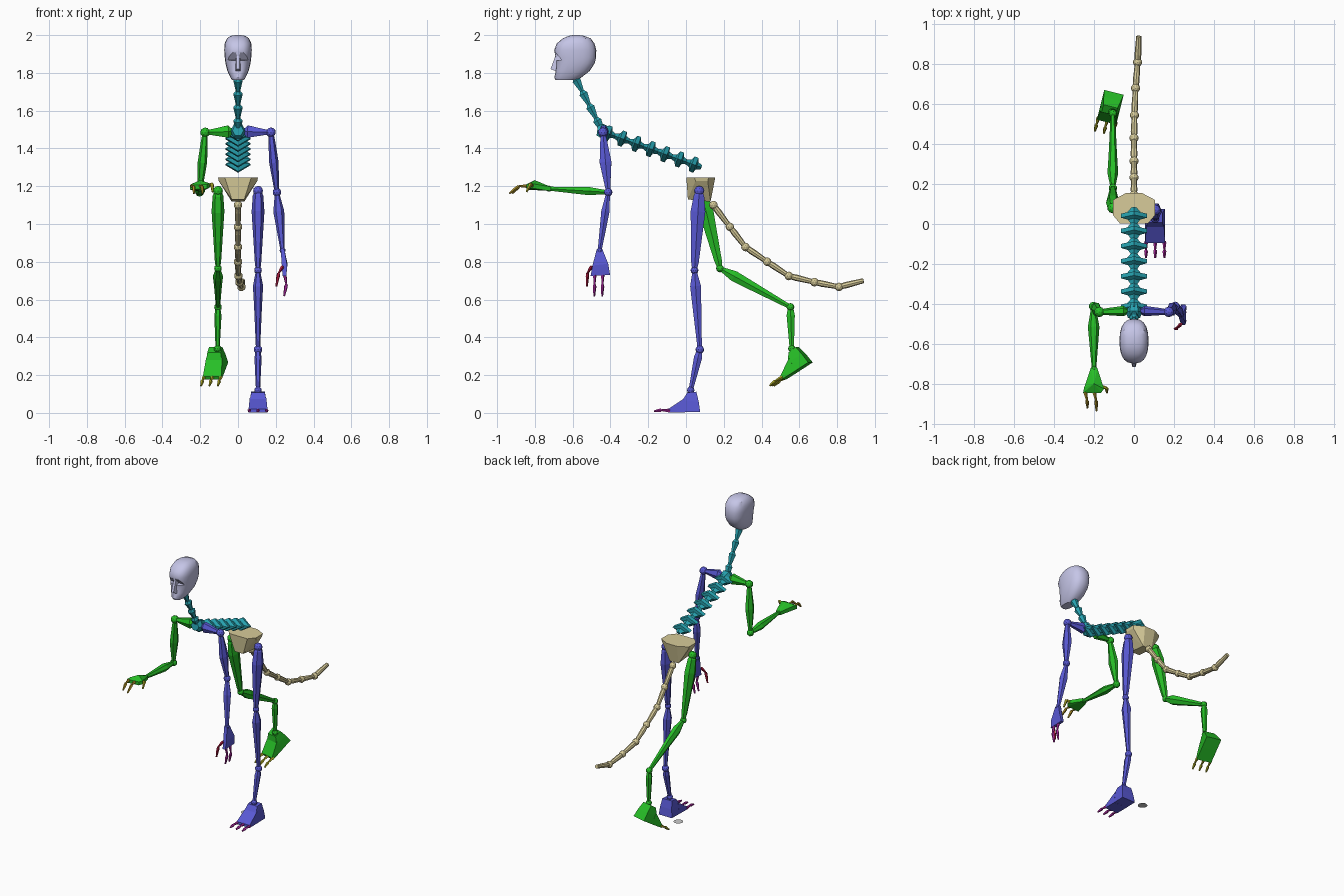
import bpy
import bmesh
import math
from mathutils import Vector, Matrix

default_cube = bpy.data.objects.get("Cube")
if default_cube:
    bpy.data.objects.remove(default_cube, do_unlink=True)


def make_material(name, colour):
    material = bpy.data.materials.new(name)
    material.use_nodes = True
    material.diffuse_color = (*colour, 1)
    material.node_tree.nodes["Principled BSDF"].inputs["Base Color"].default_value = (*colour, 1)
    return material


green = make_material("leaf green", (.02, .52, .02))
blue = make_material("violet blue", (.1, .1, .66))
teal = make_material("teal", (.02, .36, .43))
tan = make_material("sand", (.68, .6, .32))
lavender = make_material("pale lavender", (.56, .56, .8))
olive = make_material("olive", (.42, .4, .02))
brown = make_material("olive brown", (.4, .27, .02))
purple = make_material("purple", (.4, .02, .34))
maroon = make_material("maroon", (.45, .01, .05))
grey = make_material("grey", (.6, .6, .6))


def finish(name, mesh_builder, material):
    bmesh.ops.recalc_face_normals(mesh_builder, faces=mesh_builder.faces)
    mesh = bpy.data.meshes.new(name)
    mesh_builder.to_mesh(mesh)
    mesh_builder.free()
    mesh.materials.append(material)
    part = bpy.data.objects.new(name, mesh)
    bpy.context.collection.objects.link(part)
    return part


def skin_rings(name, rings, material):
    """Bridge a list of equal point rings and cap both ends."""
    builder = bmesh.new()
    loops = [[builder.verts.new(point) for point in ring] for ring in rings]
    count = len(loops[0])
    for lower, upper in zip(loops, loops[1:]):
        for i in range(count):
            j = (i + 1) % count
            builder.faces.new((lower[i], lower[j], upper[j], upper[i]))
    builder.faces.new(loops[0])
    builder.faces.new(loops[-1])
    return finish(name, builder, material)


def bone(name, start, end, stations, material, sides=6, hint=(1, 0, 0)):
    """Tapered bone; each station is (fraction, half width, half depth)."""
    start, end = Vector(start), Vector(end)
    axis = (end - start).normalized()
    across = Vector(hint)
    across = (across - axis * across.dot(axis)).normalized()
    normal = axis.cross(across)
    angles = [math.tau * i / sides for i in range(sides)]
    rings = [[start.lerp(end, fraction) + across * width * math.cos(a) + normal * depth * math.sin(a)
              for a in angles] for fraction, width, depth in stations]
    return skin_rings(name, rings, material)


def ball(name, centre, radius, material):
    builder = bmesh.new()
    bmesh.ops.create_icosphere(builder, subdivisions=2, radius=radius,
                               matrix=Matrix.Translation(centre))
    return finish(name, builder, material)


def hull(name, points, material):
    builder = bmesh.new()
    for point in points:
        builder.verts.new(point)
    bmesh.ops.convex_hull(builder, input=builder.verts)
    return finish(name, builder, material)


def chain(name, points, radius, material):
    """Thin digit made of tapered segments."""
    for i, (start, end) in enumerate(zip(points, points[1:])):
        bone(f"{name}_{i}", start, end, [(0, radius * .8, radius * .8), (.2, radius, radius),
             (1, radius * .5, radius * .5)], material, 5, (1, .3, .2))


# Limb bone profiles
THIGH = [(0, .016, .018), (.06, .028, .032), (.26, .034, .045), (.9, .017, .023), (1, .012, .014)]
SHIN = [(0, .011, .012), (.2, .027, .033), (.45, .021, .027), (1, .011, .013)]
SHANK = [(0, .012, .016), (.2, .019, .025), (1, .011, .013)]
UPPER_ARM = [(0, .013, .013), (.15, .018, .021), (.5, .025, .036), (1, .012, .012)]
FOREARM = [(0, .011, .011), (.33, .029, .025), (1, .011, .012)]


def limb(prefix, names, joints, profiles, radii, material):
    for i, name in enumerate(names):
        bone(f"{prefix}_{name}", joints[i], joints[i + 1], profiles[i], material)
    for i, (joint, radius) in enumerate(zip(joints, radii)):
        ball(f"{prefix}_joint_{names[0]}_{i}", joint, radius, material)


def foot(prefix, ankle, pitch, yaw, material, toe_material):
    """Heel block and thin forefoot with three toes, posed about the ankle."""
    pose = (Matrix.Translation(ankle) @ Matrix.Rotation(yaw, 4, "Z")
            @ Matrix.Rotation(pitch, 4, "X"))
    heel, forefoot = [], []
    for side in (-1, 1):
        heel += [(side * .036, -.018, -.012), (side * .036, .03, -.008),
                 (side * .044, .042, -.06), (side * .05, .05, -.115),
                 (side * .05, -.05, -.117), (side * .044, -.045, -.055)]
        forefoot += [(side * .044, -.03, -.04), (side * .05, -.03, -.117),
                     (side * .05, -.12, -.118), (side * .05, -.12, -.1)]
    hull(f"{prefix}_heel", [pose @ Vector(p) for p in heel], material)
    hull(f"{prefix}_forefoot", [pose @ Vector(p) for p in forefoot], material)
    for i, x in enumerate((-.046, 0, .046)):
        toe = [(x, -.11, -.108), (x, -.155, -.106), (x, -.195, -.112)]
        chain(f"{prefix}_toe_{i}", [pose @ Vector(p) for p in toe], .01, toe_material)


# Legs
leg_names = ("thigh", "shin", "shank")
limb("left", leg_names, [(.106, .07, 1.175), (.106, .045, .755), (.106, .073, .335), (.106, .025, .12)],
     (THIGH, SHIN, SHANK), (.027, .021, .023, .02), blue)
limb("right", leg_names, [(-.106, .08, 1.175), (-.106, .18, .765), (-.106, .553, .56), (-.108, .56, .34)],
     (THIGH, SHIN, SHANK), (.027, .021, .021, .02), green)
foot("left", (.106, .025, .12), 0, 0, blue, purple)
foot("right", (-.125, .56, .34), math.radians(31), math.radians(-14), green, olive)

# Arms and collar bones
arm_names = ("upper_arm", "forearm")
limb("left", arm_names, [(.174, -.44, 1.485), (.206, -.412, 1.168), (.236, -.457, .86)],
     (UPPER_ARM, FOREARM), (.026, .023, .016), blue)
limb("right", arm_names, [(-.174, -.44, 1.485), (-.203, -.412, 1.168), (-.2, -.725, 1.187)],
     (UPPER_ARM, FOREARM), (.026, .023, .016), green)
for prefix, side, material in (("left", 1, blue), ("right", -1, green)):
    bone(f"{prefix}_collar", (side * .03, -.435, 1.49), (side * .174, -.44, 1.485),
         [(0, .012, .014), (.15, .026, .038), (.7, .018, .02), (1, .012, .012)],
         material, 6, (0, 1, 0))

# Left hand hangs down
hull("left_hand", [(x + shift, y, z) for shift in (-.01, .01) for x, y, z in
     ((.236, -.473, .865), (.236, -.442, .865), (.252, -.412, .79), (.246, -.402, .73),
      (.246, -.505, .725), (.25, -.495, .78))], blue)
for i, y in enumerate((-.484, -.442)):
    chain(f"left_finger_{i}", [(.246, y, .74), (.256, y, .68), (.244, y - .002, .618)],
          .01, purple)
chain("left_thumb", [(.236, -.5, .775), (.215, -.522, .74), (.203, -.525, .67)], .01, maroon)

# Right hand reaches forward
hull("right_hand", [(x, y, z + shift) for shift in (-.013, .01) for x, y, z in
     ((-.216, -.72, 1.188), (-.184, -.72, 1.188), (-.15, -.825, 1.205), (-.165, -.845, 1.2),
      (-.255, -.845, 1.195), (-.25, -.82, 1.2), (-.2, -.8, 1.222))], green)
for i, x in enumerate((-.245, -.2)):
    chain(f"right_finger_{i}", [(x, -.835, 1.2), (x + .01, -.885, 1.2),
          (x + .012, -.92 - i * .015, 1.162)], .01, brown)
chain("right_thumb", [(-.16, -.815, 1.2), (-.138, -.82, 1.215), (-.135, -.845, 1.17)], .01, olive)

# Spine: winged vertebrae from hips to shoulders
spine_start, spine_end = Vector((0, .04, 1.315)), Vector((0, -.415, 1.48))
VERTEBRA = [(0, .014, .012), (.28, .034, .02), (.36, .066, .042), (.6, .066, .042),
            (.72, .03, .02), (1, .014, .012)]
step = (spine_end - spine_start) / 6
for i in range(7):
    centre = spine_start + step * i
    bone(f"vertebra_{i}", centre - step * .55, centre + step * .55, VERTEBRA, teal, 4)
bone("chest_link", (0, -.4, 1.485), (0, -.47, 1.495),
     [(0, .03, .03), (.6, .042, .044), (1, .03, .03)], teal)

# Neck: segments flaring toward the head
neck_start, neck_end = Vector((0, -.44, 1.49)), Vector((0, -.587, 1.775))
for i in range(4):
    bone(f"neck_{i}", neck_start.lerp(neck_end, i / 4), neck_start.lerp(neck_end, (i + 1) / 4),
         [(0, .012, .012), (.8, .025, .026), (1, .013, .013)], teal)

# Pelvis: faceted bowl with a flat top
pelvis = []
for side in (-1, 1):
    pelvis += [(side * .07, .002, 1.247), (side * .106, .045, 1.247), (side * .106, .12, 1.247),
               (side * .04, .155, 1.247), (side * .102, .05, 1.228), (side * .102, .115, 1.228),
               (side * .033, .01, 1.13), (side * .033, .13, 1.118)]
hull("pelvis", pelvis, tan)

# Tail: rods between ball joints
tail = [(0, .145, 1.1), (0, .232, .985), (0, .315, .878), (0, .43, .8),
        (.002, .544, .725), (.008, .68, .692), (.018, .81, .667), (.024, .94, .7)]
for i, (start, end) in enumerate(zip(tail, tail[1:])):
    ball(f"tail_joint_{i}", start, .023, tan)
    bone(f"tail_rod_{i}", start, end, [(0, .014, .014), (.3, .017, .017), (1, .013, .013)], tan, 8)

# Head: stacked rounded rings of (height, half width, front, back)
levels = [(1.762, .031, -.69, -.585), (1.775, .04, -.697, -.555), (1.81, .056, -.69, -.51),
          (1.85, .066, -.687, -.484), (1.88, .07, -.69, -.476), (1.92, .073, -.698, -.475),
          (1.955, .071, -.685, -.484), (1.983, .058, -.652, -.505), (1.996, .038, -.62, -.54),
          (2, .014, -.595, -.565)]
head_rings = []
for z, width, front, back in levels:
    ring = []
    for i in range(20):
        angle = math.tau * i / 20
        c, s = math.cos(angle), math.sin(angle)
        x = width * math.copysign(abs(c) ** .75, c)
        y = (front + back) / 2 + (back - front) / 2 * math.copysign(abs(s) ** .85, s)
        ring.append((x, y, z))
    head_rings.append(ring)
head = skin_rings("head", head_rings, lavender)

# Eye sockets: wedge cuts that recede below the brow
for name, side in (("left", 1), ("right", -1)):
    cutter = hull(f"{name}_socket_cutter", [(side * x, y, z) for x in (.01, .06) for y, z in
                  ((-.74, 1.908), (-.692, 1.908), (-.658, 1.868), (-.74, 1.86))], lavender)
    cutter.hide_render = True
    cutter.hide_viewport = True
    cut = head.modifiers.new(f"{name}_socket", "BOOLEAN")
    cut.operation = "DIFFERENCE"
    cut.solver = "EXACT"
    cut.object = cutter
bpy.context.view_layer.objects.active = head
head.select_set(True)
bpy.ops.object.shade_smooth_by_angle(angle=math.radians(35))

# Nose
hull("nose", [(side * x, y, z) for side in (-1, 1) for x, y, z in
     ((.008, -.69, 1.895), (.011, -.665, 1.895), (.008, -.717, 1.82), (.015, -.685, 1.808))], lavender)

# Flat ground marker between the hips
marker = bmesh.new()
bmesh.ops.create_circle(marker, cap_ends=True, segments=24, radius=.03,
                        matrix=Matrix.Translation((0, .083, .0005)))
finish("ground_disc", marker, grey)
